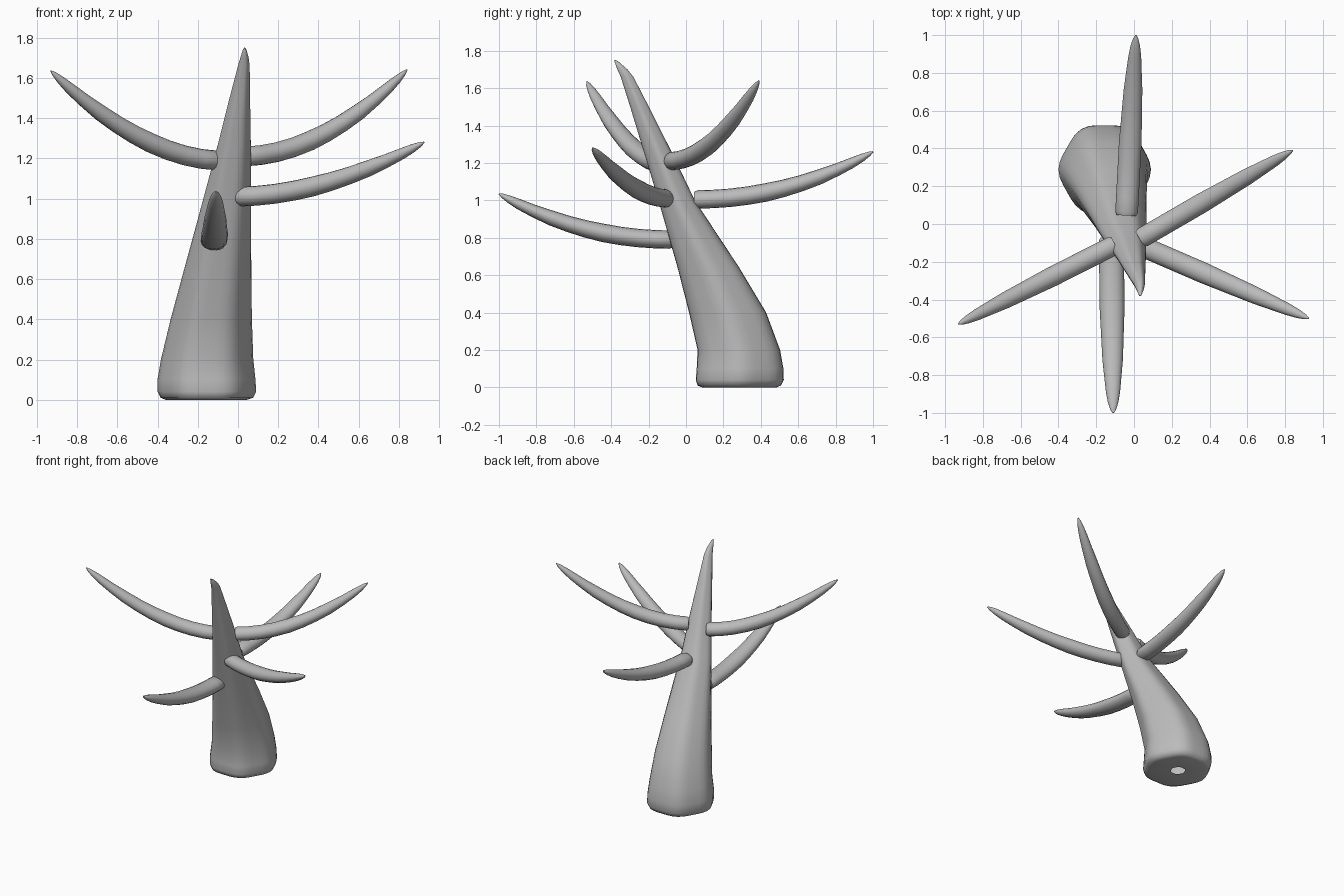
import bpy, bmesh
from math import cos, sin, pi
from mathutils import Vector

cube = bpy.data.objects.get("Cube")
if cube:
    bpy.data.objects.remove(cube)

bark = bpy.data.materials.new("grey_bark")
bark.use_nodes = True
grey = (0.5, 0.5, 0.5, 1)
bark.diffuse_color = grey
bark.node_tree.nodes["Principled BSDF"].inputs["Base Color"].default_value = grey


def loft(name, rings, cap_start, cap_end):
    """Skin a list of closed rings and shade the result smooth."""
    bm = bmesh.new()
    rows = [[bm.verts.new(p) for p in ring] for ring in rings]
    n = len(rows[0])
    for a, b in zip(rows, rows[1:]):
        for i in range(n):
            j = (i + 1) % n
            bm.faces.new((a[i], a[j], b[j], b[i]))
    if cap_start:
        bm.faces.new(rows[0][::-1])
    if cap_end:
        bm.faces.new(rows[-1])
    bmesh.ops.recalc_face_normals(bm, faces=bm.faces)
    mesh = bpy.data.meshes.new(name)
    bm.to_mesh(mesh)
    bm.free()
    mesh.materials.append(bark)
    obj = bpy.data.objects.new(name, mesh)
    bpy.context.collection.objects.link(obj)
    bpy.ops.object.select_all(action="DESELECT")
    obj.select_set(True)
    bpy.context.view_layer.objects.active = obj
    bpy.ops.object.shade_smooth_by_angle(angle=pi / 3)


def smooth_lerp(keys, t):
    """Interpolate (position, value) pairs."""
    for (a, u), (b, v) in zip(keys, keys[1:]):
        if t <= b:
            return u + (v - u) * (t - a) / (b - a)
    return keys[-1][1]


# Trunk: leaning rounded-hexagon sections as z, x min, x max, y min, y max
SECTIONS = [
    (0.005, -0.21, -0.11, 0.24, 0.34),
    (0.0, -0.36, 0.045, 0.08, 0.49),
    (0.01, -0.385, 0.075, 0.055, 0.515),
    (0.04, -0.40, 0.09, 0.045, 0.53),
    (0.10, -0.40, 0.087, 0.05, 0.528),
    (0.20, -0.383, 0.076, 0.055, 0.51),
    (0.40, -0.335, 0.069, 0.01, 0.435),
    (0.64, -0.27, 0.066, -0.05, 0.29),
    (1.00, -0.172, 0.065, -0.15, 0.05),
    (1.25, -0.105, 0.064, -0.225, -0.07),
    (1.50, -0.042, 0.06, -0.30, -0.197),
    (1.66, 0.0, 0.058, -0.35, -0.28),
    (1.70, 0.012, 0.053, -0.368, -0.312),
    (1.74, 0.024, 0.042, -0.382, -0.358),
    (1.75, 0.031, 0.035, -0.382, -0.376),
]
SIDES = 36
trunk = []
for z, x0, x1, y0, y1 in SECTIONS:
    ring = []
    for i in range(SIDES):
        a = 2 * pi * i / SIDES
        r = (1 + 0.03 * cos(6 * a)) / 1.03
        ring.append(((x0 + x1) / 2 + r * cos(a) * (x1 - x0) / 2,
                     (y0 + y1) / 2 + 1.03 * r * sin(a) * (y1 - y0) / 2, z))
    trunk.append(ring)
loft("trunk", trunk, False, True)

# Branches: upward-curving tapered limbs with a pinched tip
TAPER = [(0, 0.85), (0.02, 1), (0.4, 1), (0.7, 0.82), (0.88, 0.57),
         (0.94, 0.42), (0.98, 0.24), (1, 0.06)]
STEPS = [0, 0.02, 0.1, 0.2, 0.3, 0.4, 0.5, 0.6, 0.7, 0.8, 0.88, 0.94, 0.98, 1]


def branch(name, start, end, power, half_width, half_height=0.049):
    start, end = Vector(start), Vector(end)
    run = end - start
    rise = run.z
    run.z = 0
    side = Vector((-run.y, run.x, 0)).normalized()
    rings = []
    for t in STEPS:
        centre = start + run * t + Vector((0, 0, rise * t ** power))
        tangent = (run + Vector((0, 0, rise * power * t ** (power - 1)))).normalized()
        up = tangent.cross(side)
        s = smooth_lerp(TAPER, t)
        rings.append([centre + side * (half_width * s * cos(2 * pi * i / 16))
                      + up * (half_height * s * sin(2 * pi * i / 16)) for i in range(16)])
    loft(name, rings, True, True)


branch("front_branch", (-0.12, -0.07, 0.79), (-0.11, -1.0, 1.035), 2.1, 0.066)
branch("back_branch", (-0.04, 0.045, 1.005), (0.01, 1.0, 1.26), 2.1, 0.06)
branch("upper_left_branch", (0.03, -0.08, 1.21), (0.84, 0.39, 1.64), 1.9, 0.053)
branch("upper_right_branch", (-0.10, -0.11, 1.19), (-0.93, -0.53, 1.635), 1.8, 0.053)
branch("lower_left_branch", (0.0, -0.1, 1.01), (0.925, -0.5, 1.28), 1.85, 0.055)
